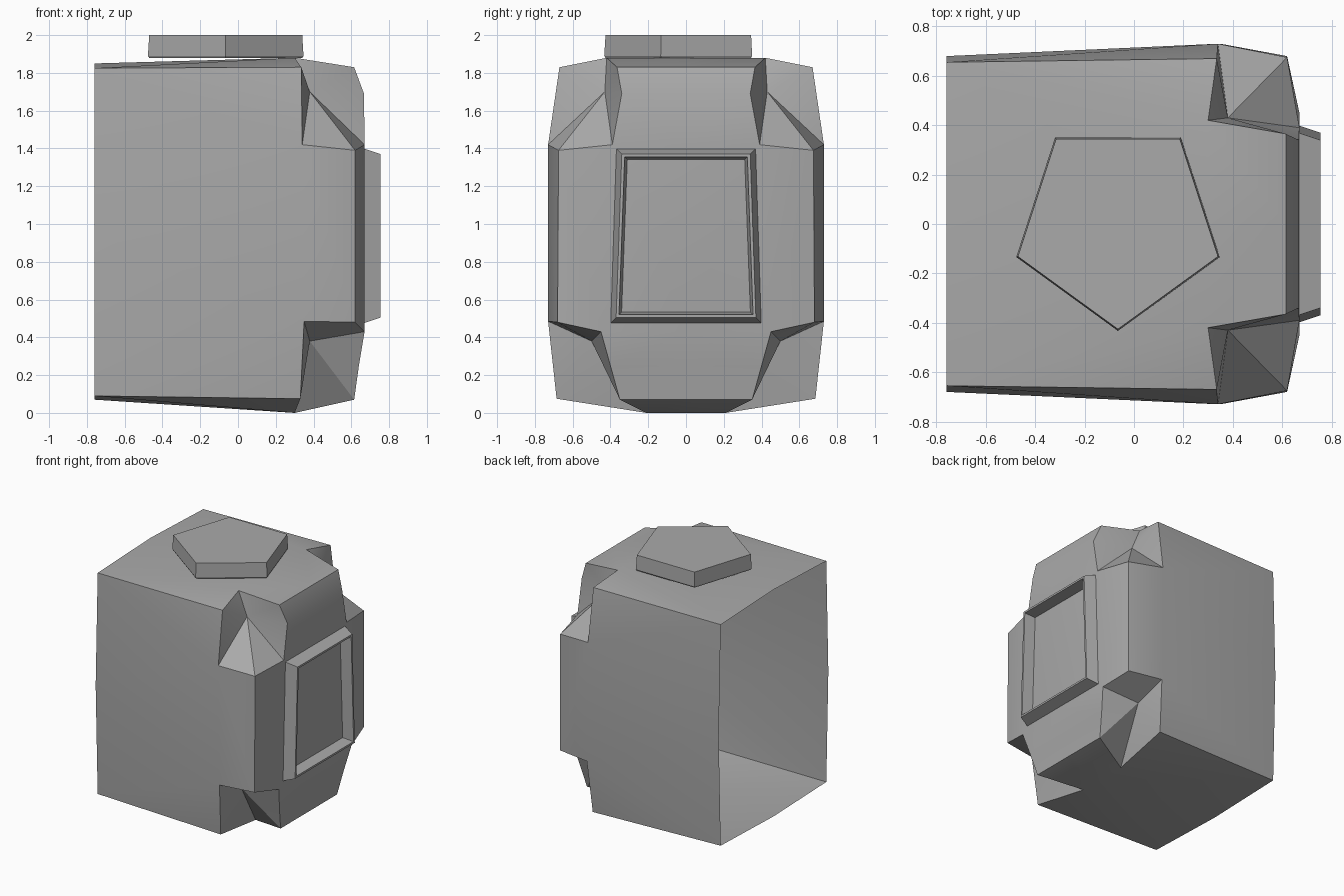
import bpy, bmesh, math

cube = bpy.data.objects.get("Cube")
if cube:
    bpy.data.objects.remove(cube)

# One flat grey for everything
grey = bpy.data.materials.new("plain grey")
grey.use_nodes = True
color = (0.4, 0.4, 0.4, 1)
grey.diffuse_color = color
grey.node_tree.nodes["Principled BSDF"].inputs["Base Color"].default_value = color


def add_object(name, bm):
    mesh = bpy.data.meshes.new(name)
    bm.to_mesh(mesh)
    bm.free()
    obj = bpy.data.objects.new(name, mesh)
    bpy.context.collection.objects.link(obj)
    mesh.materials.append(grey)
    bpy.ops.object.select_all(action="DESELECT")
    obj.select_set(True)
    bpy.context.view_layer.objects.active = obj
    bpy.ops.object.shade_smooth_by_angle(angle=math.radians(30))
    return obj


def bridge(bm, a, b):
    for i in range(len(a)):
        j = (i + 1) % len(a)
        bm.faces.new((a[i], a[j], b[j], b[i]))


# Body shell: one half, open at the -x end, with a notch at both corners
upper = dict(back=(-.76, -.655, 1.825), corner=(.335, -.67, 1.83),
             side=(.34, -.73, 1.42), side_front=(.62, -.675, 1.39),
             front_low=(.67, -.39, 1.42), front_high=(.667, -.34, 1.69),
             lip_front=(.615, -.365, 1.83), lip=(.30, -.42, 1.88),
             apex=(.38, -.43, 1.70), mid_back=(-.76, 0, 1.85))
lower = dict(back=(-.76, -.655, .09), corner=(.33, -.685, .075),
             side=(.35, -.73, .485), side_front=(.62, -.68, .48),
             front_low=(.67, -.45, .43), front_high=(.64, -.40, .25),
             lip_front=(.615, -.35, .07), lip=(.30, -.21, 0),
             apex=(.38, -.50, .38), mid_back=(-.76, 0, .07))
rim = ["corner", "side", "side_front", "front_low", "front_high", "lip_front", "lip"]
bm = bmesh.new()
halves = []
wall_mid = bm.verts.new((-.76, -.68, .95))
for points in (upper, lower):
    v = {k: bm.verts.new(p) for k, p in points.items()}
    for k in ("front_low", "front_high", "lip_front", "lip"):
        x, y, z = points[k]
        v["mid_" + k] = bm.verts.new((x, 0, z))
    # notch fan
    for i, k in enumerate(rim):
        bm.faces.new((v["apex"], v[k], v[rim[(i + 1) % len(rim)]]))
    # top or bottom panel, then the strip rolling over to the front
    bm.faces.new((v["back"], v["corner"], v["lip"]))
    bm.faces.new((v["back"], v["lip"], v["mid_lip"], v["mid_back"]))
    for a, b in (("lip", "lip_front"), ("lip_front", "front_high"), ("front_high", "front_low")):
        bm.faces.new((v[a], v[b], v["mid_" + b], v["mid_" + a]))
    # side wall near the corner
    bm.faces.new((v["back"], v["corner"], v["side"]))
    bm.faces.new((v["back"], v["side"], wall_mid))
    halves.append(v)
u, l = halves
bm.faces.new((wall_mid, u["side"], l["side"]))
for a, b in (("side", "side_front"), ("side_front", "front_low"), ("front_low", "mid_front_low")):
    bm.faces.new((u[a], u[b], l[b], l[a]))
bmesh.ops.recalc_face_normals(bm, faces=bm.faces)
bm.normal_update()
if max(bm.faces, key=lambda f: f.calc_center_median().x).normal.x < 0:
    bmesh.ops.reverse_faces(bm, faces=bm.faces)
# other half
copy = bmesh.ops.duplicate(bm, geom=bm.verts[:] + bm.edges[:] + bm.faces[:])["geom"]
for g in copy:
    if isinstance(g, bmesh.types.BMVert):
        g.co.y *= -1
bmesh.ops.reverse_faces(bm, faces=[g for g in copy if isinstance(g, bmesh.types.BMFace)])
bmesh.ops.remove_doubles(bm, verts=bm.verts, dist=.0005)
add_object("body_shell", bm)

# Five-sided cap on top
bm = bmesh.new()
rings = []
for radius, z in ((.425, 1.878), (.433, 1.89), (.426, 2.0)):
    ring = []
    for i in range(5):
        a = math.radians(-90 + 72 * i)
        ring.append(bm.verts.new((-.065 + radius * math.cos(a), radius * math.sin(a), z)))
    rings.append(ring)
bridge(bm, rings[0], rings[1])
bridge(bm, rings[1], rings[2])
bm.faces.new(rings[0])
bm.faces.new(rings[2])
bmesh.ops.recalc_face_normals(bm, faces=bm.faces)
add_object("top_cap", bm)

# Raised tapered frame on the +x face: inset distance and height of each ring
bm = bmesh.new()
rings = []
for inset, x in ((0, .665), (.03, .755), (.045, .755), (.06, .665)):
    top, bottom = 1.4 - inset, .475 + inset
    wide, narrow = .40 - inset, .37 - inset
    rings.append([bm.verts.new((x, y, z)) for y, z in
                  ((-narrow, top), (-wide, bottom), (wide, bottom), (narrow, top))])
for a, b in zip(rings, rings[1:]):
    bridge(bm, a, b)
bmesh.ops.recalc_face_normals(bm, faces=bm.faces)
bm.normal_update()
if max(bm.faces, key=lambda f: f.calc_center_median().x).normal.x < 0:
    bmesh.ops.reverse_faces(bm, faces=bm.faces)
add_object("panel_frame", bm)
